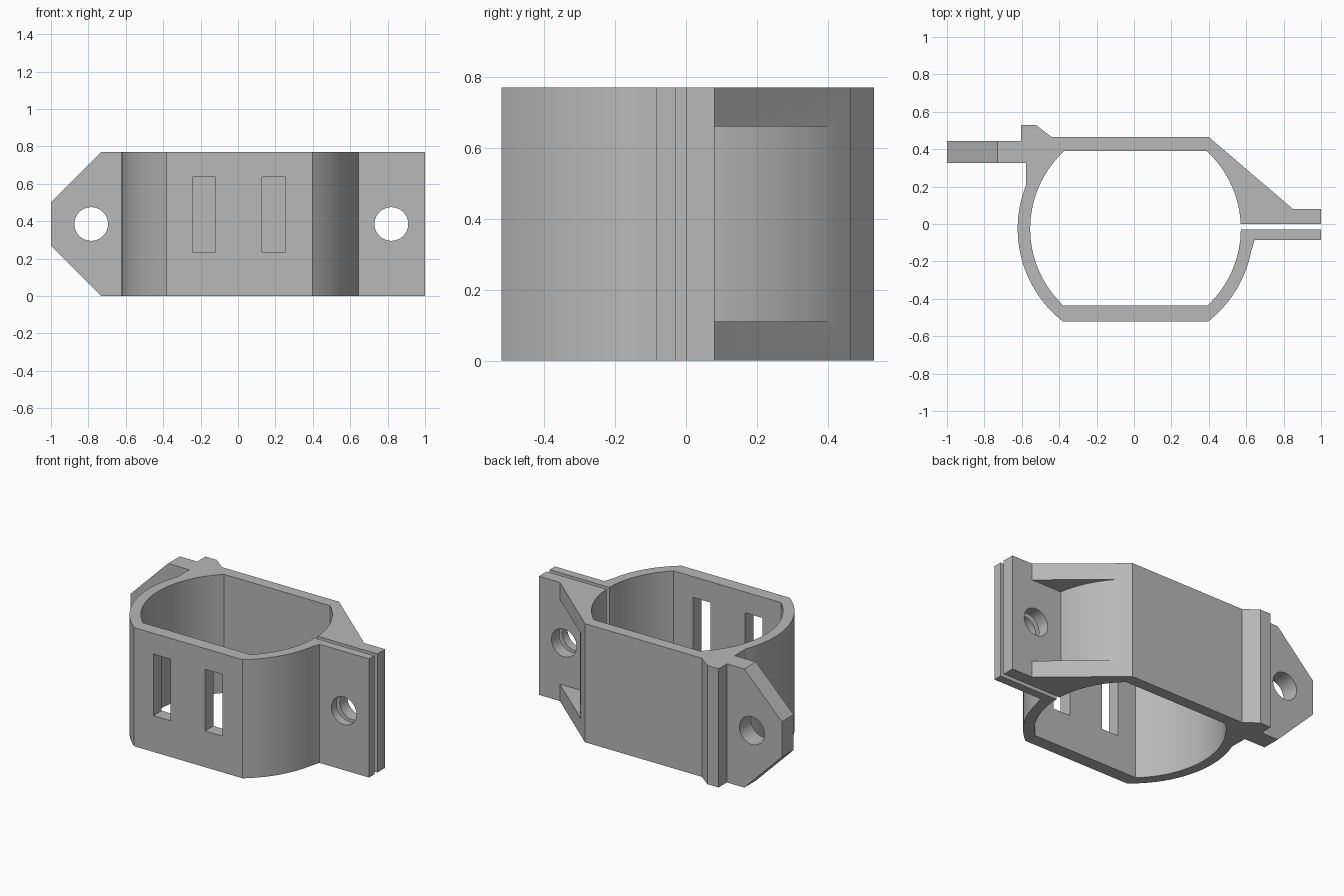
import bpy, bmesh, math
from mathutils import Vector

cube = bpy.data.objects.get("Cube")
if cube:
    bpy.data.objects.remove(cube, do_unlink=True)

H = 0.77                      # height of the clamp
CX, CY = 0.008, -0.025        # centre of the ring
R_IN, R_OUT = 0.563, 0.63

grey = bpy.data.materials.new("light grey")
grey.use_nodes = True
grey.diffuse_color = (0.48, 0.48, 0.48, 1)
grey.node_tree.nodes["Principled BSDF"].inputs["Base Color"].default_value = (0.48, 0.48, 0.48, 1)


def arc(r, y0, y1, side, n=28):
    """Arc of the ring on one side (+1 or -1 in x) between two y levels."""
    a0, a1 = (math.asin((y - CY) / r) for y in (y0, y1))
    angles = [a0 + (a1 - a0) * i / n for i in range(n + 1)]
    return [(CX + side * r * math.cos(a), CY + r * math.sin(a)) for a in angles]


def prism(name, points, lo, hi, axis="z"):
    """Extrude a profile: (x, y) along z, or (x, z) along y."""
    bm = bmesh.new()
    place = (lambda u, v: (u, v, lo)) if axis == "z" else (lambda u, v: (u, lo, v))
    face = bm.faces.new([bm.verts.new(place(u, v)) for u, v in points])
    step = Vector((0, 0, hi - lo)) if axis == "z" else Vector((0, hi - lo, 0))
    out = bmesh.ops.extrude_face_region(bm, geom=[face])
    moved = [g for g in out["geom"] if isinstance(g, bmesh.types.BMVert)]
    bmesh.ops.translate(bm, verts=moved, vec=step)
    bmesh.ops.recalc_face_normals(bm, faces=bm.faces)
    mesh = bpy.data.meshes.new(name)
    bm.to_mesh(mesh)
    bm.free()
    mesh.materials.append(grey)
    obj = bpy.data.objects.new(name, mesh)
    bpy.context.collection.objects.link(obj)
    return obj


def rect(x0, x1, z0, z1):
    return [(x0, z0), (x1, z0), (x1, z1), (x0, z1)]


def disc(x, z, r, n=48):
    return [(x + r * math.cos(math.tau * i / n), z + r * math.sin(math.tau * i / n)) for i in range(n)]


# Split ring with flanges, tab and gusset as one profile
outline = [(1, -0.03), (1, -0.085), (0.645, -0.085)]
outline += arc(R_OUT, -0.15, -0.52, 1)
outline += arc(R_OUT, -0.52, 0.21, -1, 44)
outline += [(-0.578, 0.325), (-1, 0.325), (-1, 0.445), (-0.605, 0.445), (-0.605, 0.53),
            (-0.525, 0.53), (-0.44, 0.465), (0.4, 0.465), (0.85, 0.08), (1, 0.08), (1, 0)]
outline += arc(R_IN, 0, 0.39, 1)
outline += arc(R_IN, 0.39, -0.435, -1, 44)
outline += arc(R_IN, -0.435, -0.03, 1)
clamp = prism("clamp_body", outline, 0, H)

# Pocket behind the gusset, leaving a rib at top and bottom
pocket = arc(R_OUT, 0.43, 0.08, 1) + [(0.95, 0.08), (0.95, 0.6), (0.5, 0.6)]
cutters = [prism("gusset_pocket_cutter", pocket, 0.11, 0.66)]

# Bolt holes through the flanges and the tab
cutters.append(prism("flange_hole_cutter", disc(0.82, H / 2, 0.09), -0.2, 0.2, "y"))
cutters.append(prism("tab_hole_cutter", disc(-0.785, H / 2, 0.09), 0.2, 0.6, "y"))

# Strap slots in the front wall
for x0, x1 in ((-0.243, -0.12), (0.128, 0.254)):
    cutters.append(prism("slot_cutter", rect(x0, x1, 0.235, 0.635), -0.6, -0.3, "y"))

# Slanted corners of the tab
for flip in (False, True):
    corner = [(-1.1, 0.6), (-1.1, 0.4), (-1, 0.5), (-0.73, H), (-0.63, H + 0.1), (-1.1, H + 0.1)][1:]
    if flip:
        corner = [(x, H - z) for x, z in corner]
    cutters.append(prism("tab_corner_cutter", corner, 0.25, 0.5, "y"))

for c in cutters:
    c.hide_render = True
    mod = clamp.modifiers.new(c.name, "BOOLEAN")
    mod.operation = "DIFFERENCE"
    mod.solver = "EXACT"
    mod.object = c

# Bake the cuts and drop the cutters
graph = bpy.context.evaluated_depsgraph_get()
baked = bpy.data.meshes.new_from_object(clamp.evaluated_get(graph))
clamp.modifiers.clear()
clamp.data = baked
baked.materials.clear()
baked.materials.append(grey)
for p in baked.polygons:
    p.material_index = 0
for c in cutters:
    bpy.data.objects.remove(c, do_unlink=True)

bpy.ops.object.select_all(action="DESELECT")
clamp.select_set(True)
bpy.context.view_layer.objects.active = clamp
bpy.ops.object.shade_smooth_by_angle(angle=math.radians(18))
